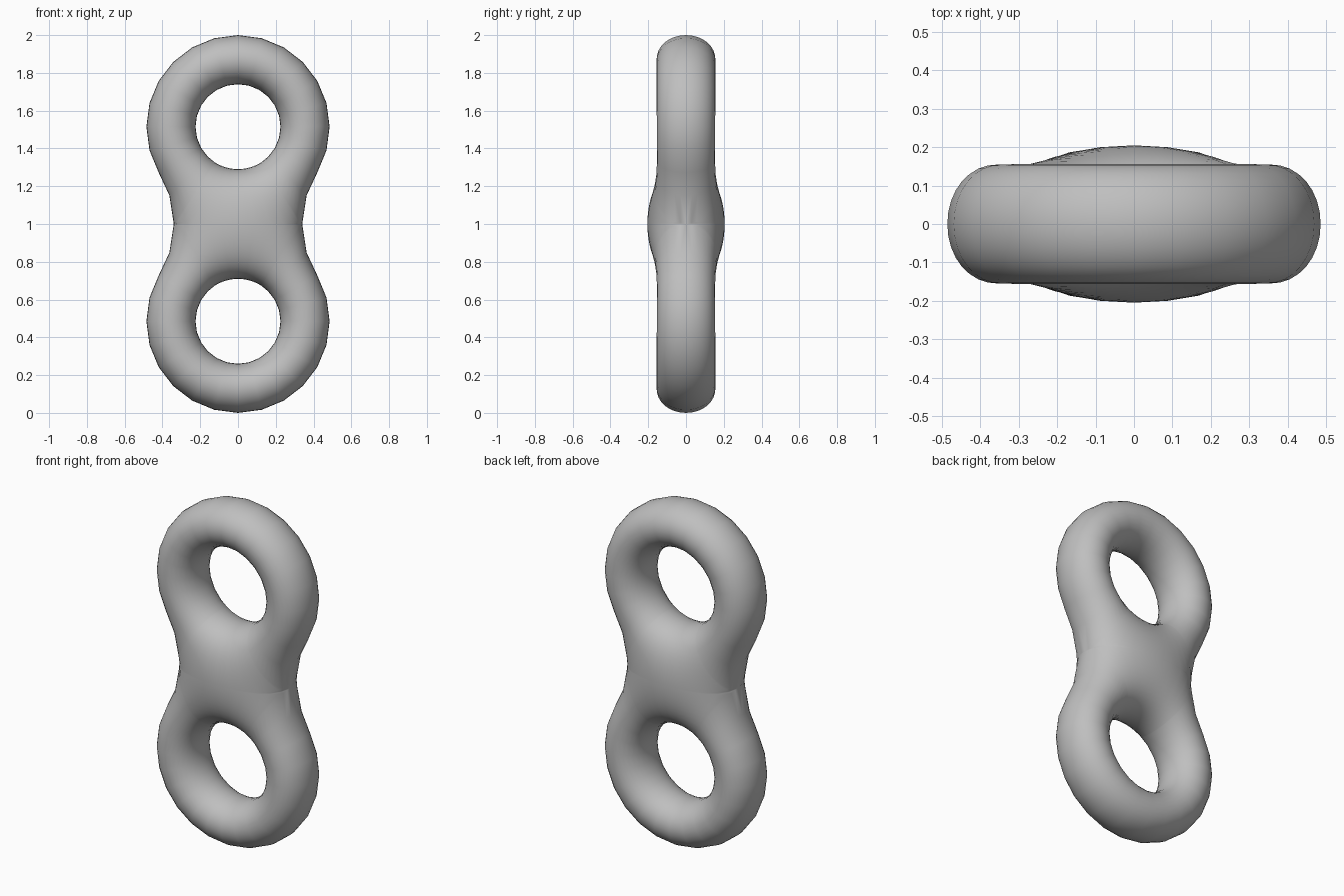
import bpy, bmesh, math
from mathutils import Vector

cube = bpy.data.objects.get("Cube")
if cube:
    bpy.data.objects.remove(cube, do_unlink=True)

# Plan dimensions, measured in the xz plane from the middle of the body
HOLE_R = 0.225      # radius of each hole
RING_R = 0.485      # outer radius of each ring
HOLE_Z = 0.515      # height of the hole centre above the waist
WAIST = 0.34        # half width of the waist
STEPS = 16          # faces from the hole edge to the outer edge

# Fillet circle that is tangent to both rings and passes through the waist
FILLET_X = (HOLE_Z**2 - (RING_R - WAIST)**2 + WAIST**2 - WAIST**2) / (2 * (RING_R - WAIST))
FILLET_R = FILLET_X - WAIST
TANGENT = math.atan2(FILLET_X, -HOLE_Z)
CENTRE = Vector((0, HOLE_Z))


def outer_radius(angle):
    """Distance from the hole centre to the outer edge, or to the waist plane."""
    a = abs(angle)
    if a <= TANGENT:
        return RING_R
    d = Vector((math.sin(a), math.cos(a)))
    if a >= math.atan2(WAIST, -HOLE_Z) - 1e-6:
        return HOLE_Z / -d.y
    to_fillet = Vector((FILLET_X, -HOLE_Z))
    along = to_fillet.dot(d)
    return along - math.sqrt(max(0, along**2 - to_fillet.length_squared + FILLET_R**2))


def half_depth(p, angle):
    """Rounded thickness that falls to zero at the holes and the outer edge."""
    if abs(angle) <= TANGENT:
        edge = RING_R - (p - CENTRE).length
    else:
        sides = [max((p - Vector((s * FILLET_X, 0))).length - FILLET_R, 1e-6) for s in (-1, 1)]
        edge = sum(d**-4 for d in sides) ** -0.25
    near = (p - CENTRE).length - HOLE_R
    far = (p + CENTRE).length - HOLE_R
    if min(edge, near) < 1e-5:
        return 0.0
    swell = 0.395 * (1 + 0.10 * math.exp(-(p.length / 0.25)**2))
    return math.sqrt(swell / (1 / edge + 1 / near + 1 / far))


# Rays around the upper hole: even steps on the ring, finer across the waist
half = [math.radians(15 * i) for i in range(1, 10)]
half += [math.atan2(WAIST * math.sin(math.radians(k)), -HOLE_Z) for k in range(90, 0, -15)]
angles = [0.0] + half + [math.pi] + [-a for a in reversed(half)]

# One quarter shell, then mirrored front to back and top to bottom
bm = bmesh.new()
rows = []
for angle in angles:
    a = math.pi if angle == math.pi else angle
    d = Vector((math.sin(a), math.cos(a)))
    end = outer_radius(a)
    row = []
    for j in range(STEPS + 1):
        s = (1 - math.cos(math.pi * j / STEPS)) / 2
        p = CENTRE + d * (HOLE_R + (end - HOLE_R) * s)
        row.append(bm.verts.new((p.x, -half_depth(p, a), p.y)))
    rows.append(row)
for i, row in enumerate(rows):
    nxt = rows[(i + 1) % len(rows)]
    for j in range(STEPS):
        bm.faces.new((row[j], row[j + 1], nxt[j + 1], nxt[j]))
for axis in (1, 2):
    copy = bmesh.ops.duplicate(bm, geom=bm.verts[:] + bm.edges[:] + bm.faces[:])["geom"]
    for v in copy:
        if isinstance(v, bmesh.types.BMVert):
            v.co[axis] *= -1
bmesh.ops.remove_doubles(bm, verts=bm.verts[:], dist=0.0005)
bmesh.ops.recalc_face_normals(bm, faces=bm.faces[:])
bmesh.ops.translate(bm, verts=bm.verts[:], vec=(0, 0, 1))

mesh = bpy.data.meshes.new("double_ring")
bm.to_mesh(mesh)
bm.free()
for poly in mesh.polygons:
    poly.use_smooth = True
body = bpy.data.objects.new("double_ring", mesh)
bpy.context.collection.objects.link(body)

# Plain grey
grey = bpy.data.materials.new("plain_grey")
grey.use_nodes = True
colour = (0.52, 0.52, 0.52, 1)
grey.diffuse_color = colour
for node in grey.node_tree.nodes:
    if node.type == "BSDF_PRINCIPLED":
        node.inputs["Base Color"].default_value = colour
mesh.materials.append(grey)
